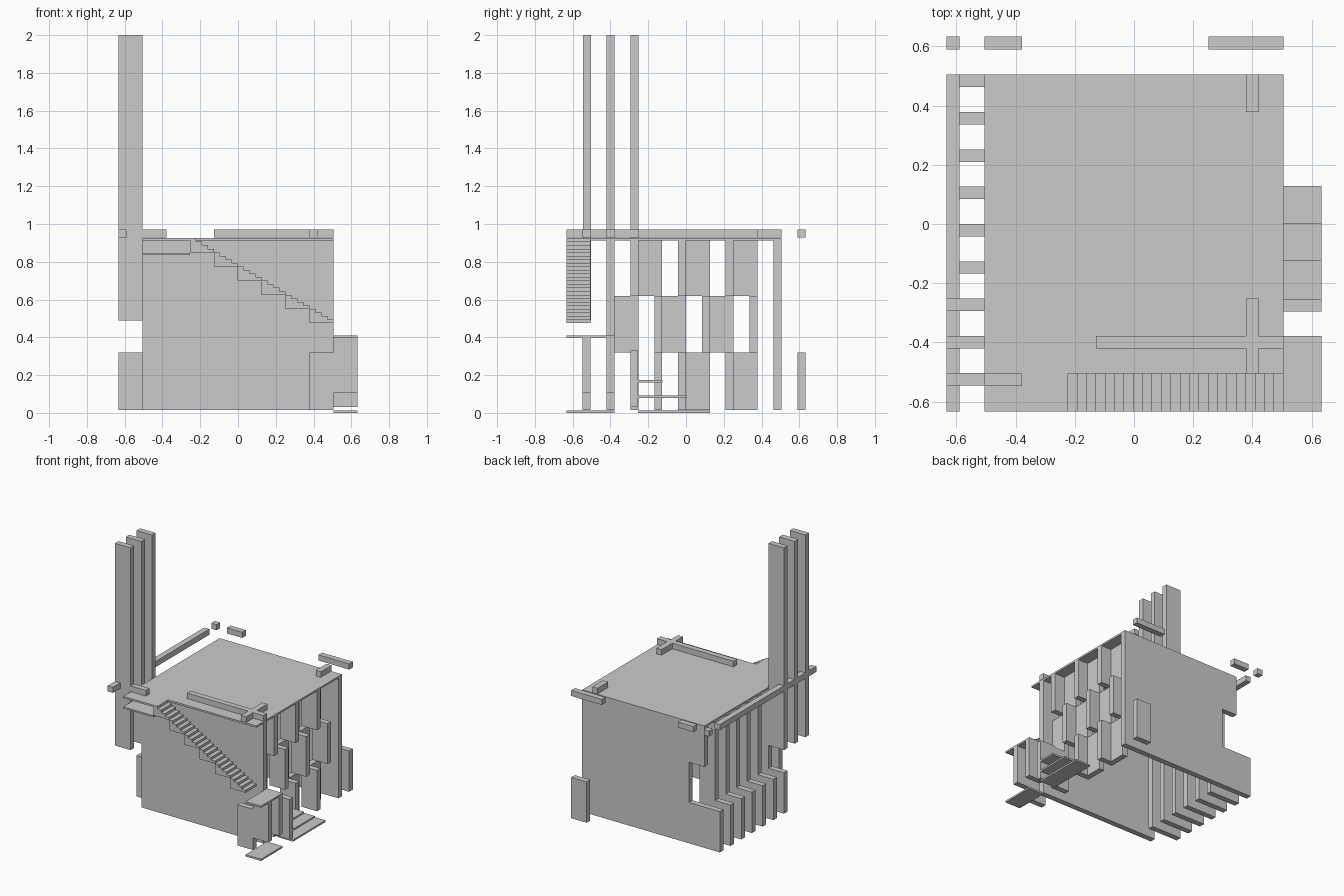
import bpy, bmesh

if "Cube" in bpy.data.objects:
    bpy.data.objects.remove(bpy.data.objects["Cube"])

U = 0.126           # module size
T = 0.042           # wall thickness
G, L1, L2, TOP = 0.015, 0.32, 0.62, 0.912   # storey heights


def boxes(name, items):
    """One object made of boxes given as (x0, x1, y0, y1, z0, z1)."""
    bm = bmesh.new()
    for x0, x1, y0, y1, z0, z1 in items:
        vs = bmesh.ops.create_cube(bm, size=1)["verts"]
        for v in vs:
            v.co = (x0 if v.co.x < 0 else x1,
                    y0 if v.co.y < 0 else y1,
                    z0 if v.co.z < 0 else z1)
    me = bpy.data.meshes.new(name)
    bm.to_mesh(me)
    bm.free()
    ob = bpy.data.objects.new(name, me)
    bpy.context.collection.objects.link(ob)
    return ob


def extrude_profile(name, pts, y0, y1):
    """Closed xz outline extruded along y."""
    bm = bmesh.new()
    f = bm.faces.new([bm.verts.new((x, y0, z)) for x, z in pts])
    r = bmesh.ops.extrude_face_region(bm, geom=[f])
    for v in r["geom"]:
        if isinstance(v, bmesh.types.BMVert):
            v.co.y = y1
    bmesh.ops.recalc_face_normals(bm, faces=bm.faces)
    me = bpy.data.meshes.new(name)
    bm.to_mesh(me)
    bm.free()
    ob = bpy.data.objects.new(name, me)
    bpy.context.collection.objects.link(ob)


def wall_y(k):
    """Far face of the k-th wall line along y (k = 4 is the back wall)."""
    return k * U


# roof slab and stair landing
boxes("roof", [(-.505, .505, -.505, .505, TOP, .925)])
boxes("upper_landing", [(-.505, -.255, -.633, -.505, TOP, .925)])
boxes("landing_underside", [(-.505, -.255, -.633, -.505, .835, .847)])

# front wall with its end piece beside the lower landing
boxes("front_wall", [(-.505, .505, -.42, -.378, G, TOP),
                     (.505, .633, -.42, -.378, .105, .40)])

# back wall, notched at the left end
extrude_profile("back_wall", [(.505, G), (.505, TOP), (-.505, TOP), (-.505, L2),
                              (-.378, L2), (-.378, L1), (-.633, L1), (-.633, G)],
                .463, .505)

# detached corner panels
boxes("back_panel", [(.378, .505, .59, .633, G, L1)])
boxes("front_panel", [(.378, .505, -.547, -.505, G, L1),
                      (.505, .633, -.547, -.505, .105, .40)])

# left side fins with a low projecting foot
for k in range(-2, 4):
    y = wall_y(k)
    boxes("left_fin", [(-.505, -.378, y - T, y, G, TOP),
                       (-.633, -.505, y - T, y, G, L1)])

# three tall pillars
for k in (-4, -3, -2):
    y = wall_y(k)
    boxes("tall_pillar", [(-.633, -.505, y - T, y, .49, 2.0)])

# right side: staggered fins, each with a recessed panel
rows = [((L2, TOP), (-2, 0, 2), (-2, 0, 2)),
        ((L1, L2), (-1, 1, 3), (-3, -1, 1)),
        ((G, L1), (-2, 0, 2), (0, 2))]
for (z0, z1), fins, panels in rows:
    for k in fins:
        boxes("right_fin", [(.378, .505, wall_y(k) - T, wall_y(k), z0, z1)])
    for k in panels:
        boxes("right_panel", [(.378, .42, wall_y(k), wall_y(k) + U, z0, z1)])

# entrance steps and their side wall
for i in range(3):
    z = .08 * i
    boxes("entrance_step", [(.505, .633, -.255, .128 - U * i, z, z + .013)])
boxes("entrance_side_wall", [(.505, .633, -.295, -.253, .03, .33)])

# lower landing and ground plate
boxes("lower_landing", [(.505, .633, -.633, -.378, .397, .41)])
boxes("ground_plate", [(.505, .633, -.633, -.378, 0, .013)])

# outer staircase: six modules of four treads
run, rise = .76 / 24, .075 / 4
pts = []
for i in range(24):
    z = .925 - rise * i
    pts += [(-.255 + run * i, z), (-.255 + run * (i + 1), z)]
for m in range(5, -1, -1):
    z = .85 - .075 * m
    pts += [(-.255 + run * 4 * (m + 1), z), (-.255 + run * 4 * m, z)]
extrude_profile("staircase", pts, -.633, -.505)

# rail beams around the roof edge
for x0, x1, y0, y1 in [(-.633, -.59, -.633, .505), (-.633, -.59, .59, .633),
                       (-.505, -.378, .59, .633), (.252, .505, .59, .633),
                       (.378, .42, .378, .505), (-.128, .505, -.42, -.378),
                       (.378, .42, -.505, -.42), (.378, .42, -.378, -.252),
                       (-.505, -.378, -.547, -.505)]:
    boxes("roof_beam", [(x0, x1, y0, y1, .928, .97)])
